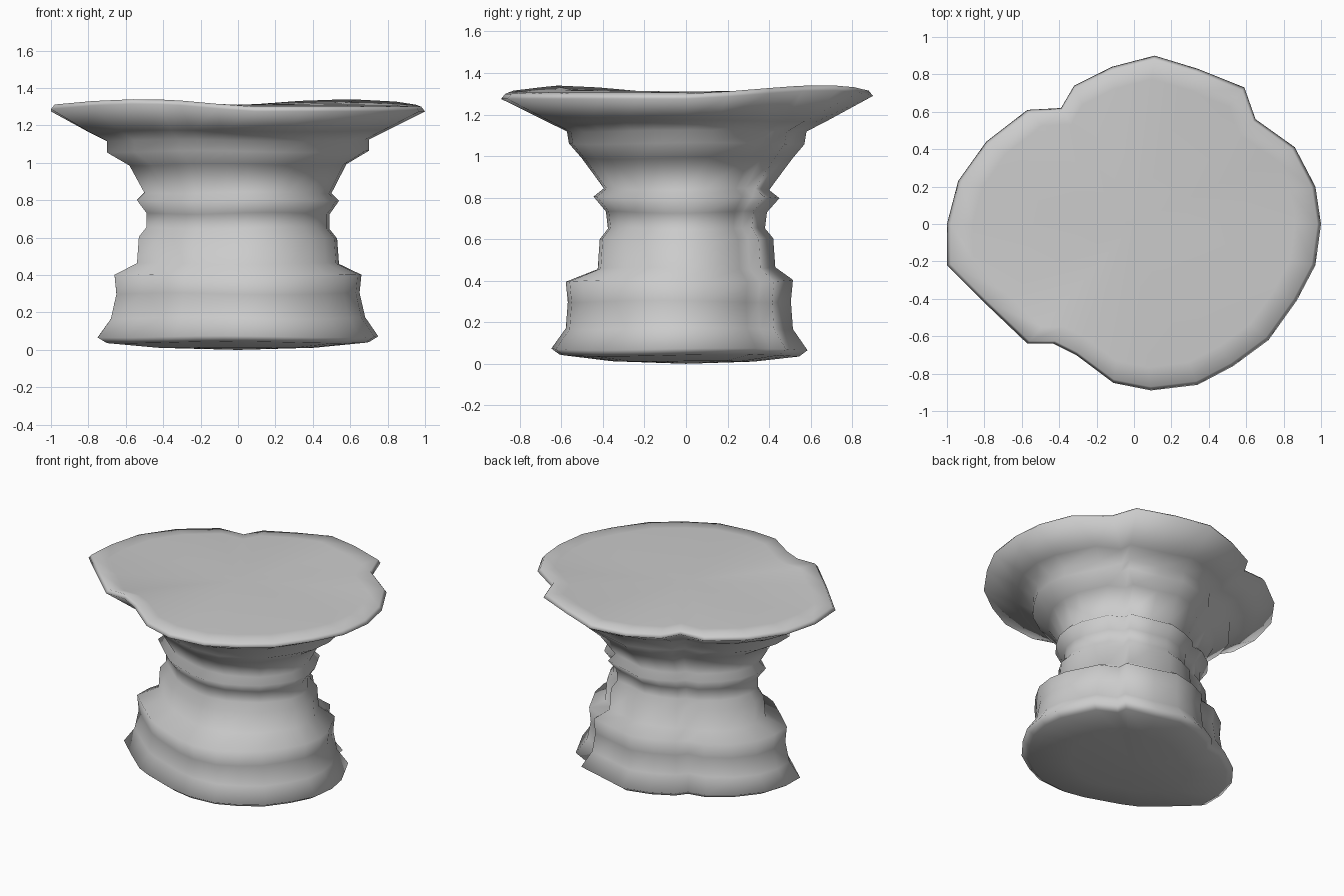
import bpy
import bmesh
import math

cube = bpy.data.objects.get("Cube")
if cube:
    bpy.data.objects.remove(cube, do_unlink=True)

# Irregular plan shape of the rim, counter-clockwise, with three notches
OUTLINE = [
    (1, 0), (.97, .2), (.86, .41), (.65, .56), (.59, .73), (.34, .83),
    (.11, .9), (-.12, .84), (-.32, .74), (-.39, .62), (-.57, .61),
    (-.79, .44), (-.94, .23), (-1, 0), (-1, -.22), (-.79, -.43),
    (-.57, -.64), (-.43, -.64), (-.31, -.7), (-.11, -.85), (.09, -.89),
    (.34, -.86), (.53, -.76), (.72, -.62), (.87, -.41), (.97, -.22)]

# Below the rim the notches are narrower and partly filled in
BODY_POINTS = {2: (.82, .54), 3: (.64, .64), 4: (.63, .75),
               9: (-.4, .64), 17: (-.45, -.71), 18: (-.31, -.77)}

# Side profile: height, half width, half depth
PROFILE = [
    (.04, .7, .58), (.07, .75, .62), (.17, .68, .55), (.3, .65, .54),
    (.4, .66, .55), (.46, .54, .43), (.6, .53, .42), (.65, .49, .38),
    (.73, .49, .39), (.8, .54, .45), (.84, .5, .4), (.99, .58, .51),
    (1.06, .7, .57), (1.12, .7, .58), (1.17, .8, .68), (1.275, 1, .9),
    (1.3, .98, .88)]

RIM_HEIGHT = 1.2
DEPTH = .9


def make_material(name, value):
    """Plain grey material."""
    mat = bpy.data.materials.new(name)
    mat.use_nodes = True
    color = (value, value, value, 1)
    mat.diffuse_color = color
    mat.node_tree.nodes["Principled BSDF"].inputs["Base Color"].default_value = color
    return mat


def ring_points(z, half_width, half_depth):
    """Scale the plan shape to one level of the profile."""
    on_rim = z > RIM_HEIGHT
    shift = -.035 if z < .45 else 0
    points = []
    for i, point in enumerate(OUTLINE):
        x, y = point if on_rim else BODY_POINTS.get(i, point)
        angle = math.atan2(y, x)
        if on_rim:
            # the lip rises towards two opposite notches
            lift = .04 * max(0, math.cos(2 * (angle - .85)))
        else:
            lift = .005 * math.sin(3 * angle + 7 * z)
        points.append((x * half_width, y / DEPTH * half_depth + shift, z + lift))
    return points


def bridge(bm, lower, upper):
    count = len(lower)
    for i in range(count):
        j = (i + 1) % count
        bm.faces.new((lower[i], lower[j], upper[j], upper[i]))


def cap(bm, ring, scale, height):
    """Close a ring with an inner ring and a shallow fan."""
    inner = [bm.verts.new((v.co.x * scale, v.co.y * scale,
                          v.co.z * .3 + height * .7)) for v in ring]
    bridge(bm, ring, inner)
    center = bm.verts.new((0, 0, height))
    for i, vert in enumerate(inner):
        bm.faces.new((vert, inner[(i + 1) % len(inner)], center))


# Pedestal body flaring into the flat table top
bm = bmesh.new()
rings = [[bm.verts.new(p) for p in ring_points(*level)] for level in PROFILE]
for lower, upper in zip(rings, rings[1:]):
    bridge(bm, lower, upper)
cap(bm, rings[0], .6, 0)
cap(bm, rings[-1], .88, 1.31)
bmesh.ops.recalc_face_normals(bm, faces=bm.faces)

mesh = bpy.data.meshes.new("pedestal_table")
bm.to_mesh(mesh)
bm.free()
mesh.materials.append(make_material("stone grey", .6))
table = bpy.data.objects.new("pedestal_table", mesh)
bpy.context.collection.objects.link(table)

bpy.context.view_layer.objects.active = table
table.select_set(True)
bpy.ops.object.shade_smooth_by_angle(angle=math.radians(120))
